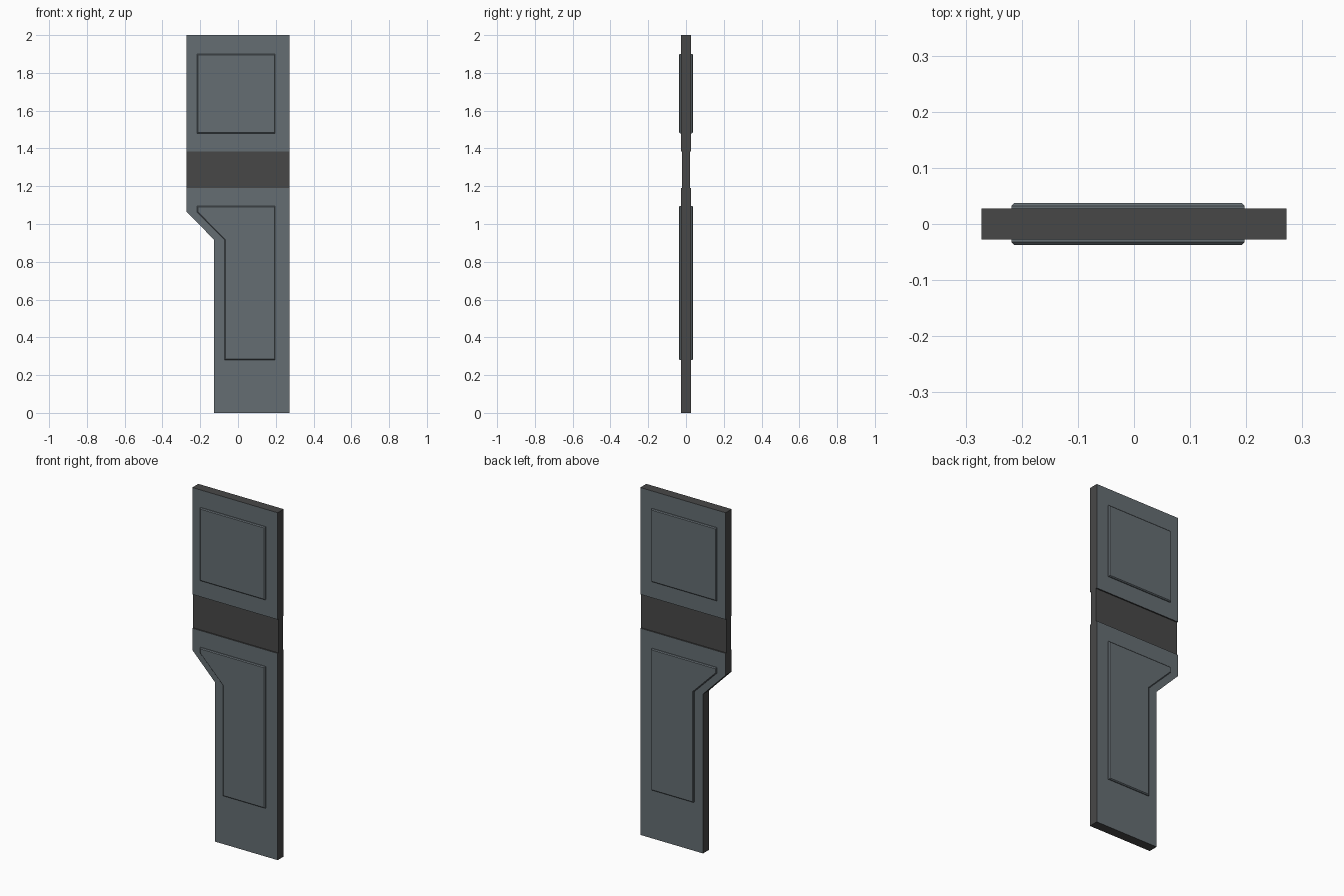
import bpy
import bmesh

cube = bpy.data.objects.get("Cube")
if cube:
    bpy.data.objects.remove(cube, do_unlink=True)


def material(name, colour):
    mat = bpy.data.materials.new(name)
    mat.use_nodes = True
    mat.diffuse_color = colour
    bsdf = next(n for n in mat.node_tree.nodes if n.type == 'BSDF_PRINCIPLED')
    bsdf.inputs["Base Color"].default_value = colour
    return mat


SLATE = material("slate_grey", (0.130, 0.155, 0.171, 1))
DARK = material("dark_grey", (0.064, 0.064, 0.064, 1))


def slab(name, outline, half, face_mat, edge_mat, chamfer=0):
    """Extrude an x-z outline to both sides of y = 0."""
    bm = bmesh.new()
    front = bm.faces.new([bm.verts.new((x, -half, z)) for x, z in outline])
    extruded = bmesh.ops.extrude_face_region(bm, geom=[front], use_keep_orig=True)
    for v in extruded["geom"]:
        if isinstance(v, bmesh.types.BMVert):
            v.co.y = half
    bmesh.ops.recalc_face_normals(bm, faces=bm.faces)
    if chamfer:
        # Chamfer only the rims of the front and back faces
        rims = [e for e in bm.edges if abs(e.verts[0].co.y - e.verts[1].co.y) < half]
        bmesh.ops.bevel(bm, geom=rims, offset=chamfer, segments=1,
                        profile=0.5, affect='EDGES')
    bm.normal_update()
    for f in bm.faces:
        f.material_index = 0 if abs(f.normal.y) > 0.5 else 1
    mesh = bpy.data.meshes.new(name)
    bm.to_mesh(mesh)
    bm.free()
    mesh.materials.append(face_mat)
    mesh.materials.append(edge_mat)
    obj = bpy.data.objects.new(name, mesh)
    bpy.context.collection.objects.link(obj)
    return obj


def rect(x0, x1, z0, z1):
    return [(x0, z0), (x1, z0), (x1, z1), (x0, z1)]


W = 0.272               # half width
BODY, BAND, PANEL = 0.0275, 0.02, 0.0375   # half depths
BAND_LOW, BAND_HIGH = 1.19, 1.385

# Main boards, with dark edges
slab("upper_board", rect(-W, W, BAND_HIGH, 2), BODY, SLATE, DARK)
slab("lower_board", [(-0.128, 0), (W, 0), (W, BAND_LOW), (-W, BAND_LOW),
                     (-W, 1.065), (-0.128, 0.918)], BODY, SLATE, DARK)

# Recessed joining band
slab("middle_band", rect(-W, W, BAND_LOW, BAND_HIGH), BAND, DARK, DARK)

# Raised panels, showing on front and back
slab("upper_panel", rect(-0.218, 0.197, 1.48, 1.9), PANEL, SLATE, SLATE, 0.005)
slab("lower_panel", [(-0.072, 0.28), (0.197, 0.28), (0.197, 1.095), (-0.218, 1.095),
                     (-0.218, 1.063), (-0.072, 0.916)], PANEL, SLATE, SLATE, 0.005)
